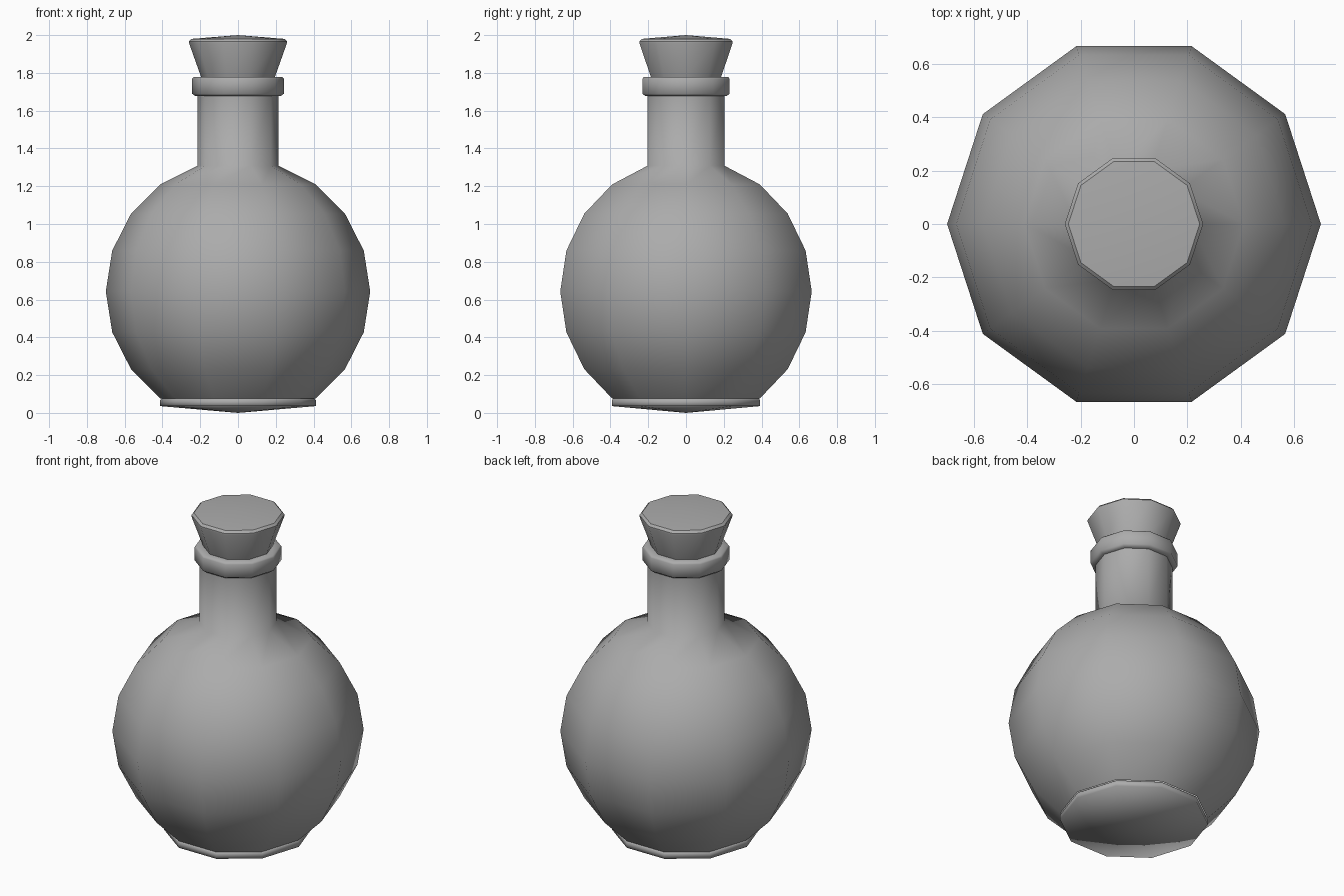
import bpy, bmesh, math

cube = bpy.data.objects.get("Cube")
if cube:
    bpy.data.objects.remove(cube, do_unlink=True)

SIDES = 10

GREY = (0.41, 0.41, 0.41, 1)
grey = bpy.data.materials.new("mid grey")
grey.use_nodes = True
grey.diffuse_color = GREY
grey.node_tree.nodes["Principled BSDF"].inputs["Base Color"].default_value = GREY


def lathe(name, profile, smooth_angle, closed=False):
    """Turn a (radius, height) profile, listed bottom to top, around z."""
    bm = bmesh.new()
    rings = []
    for r, z in profile:
        if r == 0:
            rings.append([bm.verts.new((0, 0, z))] * SIDES)
        else:
            rings.append([bm.verts.new((r * math.cos(math.tau * i / SIDES),
                                        r * math.sin(math.tau * i / SIDES), z))
                          for i in range(SIDES)])
    pairs = list(zip(rings, rings[1:]))
    if closed:
        pairs.append((rings[-1], rings[0]))
    for low, high in pairs:
        for i in range(SIDES):
            j = (i + 1) % SIDES
            corners = dict.fromkeys((low[i], low[j], high[j], high[i]))
            bm.faces.new(list(corners))
    bmesh.ops.recalc_face_normals(bm, faces=bm.faces)
    mesh = bpy.data.meshes.new(name)
    bm.to_mesh(mesh)
    bm.free()
    mesh.materials.append(grey)
    obj = bpy.data.objects.new(name, mesh)
    bpy.context.collection.objects.link(obj)
    bpy.ops.object.select_all(action='DESELECT')
    obj.select_set(True)
    bpy.context.view_layer.objects.active = obj
    bpy.ops.object.shade_smooth_by_angle(angle=math.radians(smooth_angle))
    return obj


# Round body: a ball cut off at base and neck, flowing into the neck
BALL_R, BALL_Z = 0.70, 0.643
ball = [(BALL_R * math.cos(math.radians(a)), BALL_Z + BALL_R * math.sin(math.radians(a)))
        for a in range(-54, 55, 18)]
lathe("bottle_body", ball + [(0.215, 1.308), (0.215, 1.70)], 80)

# Foot: thin disc with a shallow point underneath, softly shaded round its rim
lathe("foot_disc", [(0, 0), (0.413, 0.036), (0.413, 0.066),
                    (0.405, 0.076), (0.38, 0.076)], 100)

# Lip around the mouth
lathe("neck_lip", [(0.19, 1.677), (0.226, 1.677), (0.243, 1.69), (0.243, 1.768),
                   (0.236, 1.778), (0.19, 1.778)], 80, closed=True)

# Tapered stopper with a nearly flat top
lathe("stopper", [(0, 1.72), (0.175, 1.72), (0.196, 1.78), (0.259, 1.957),
                  (0.259, 1.967), (0.246, 1.98), (0, 2.0)], 37)
